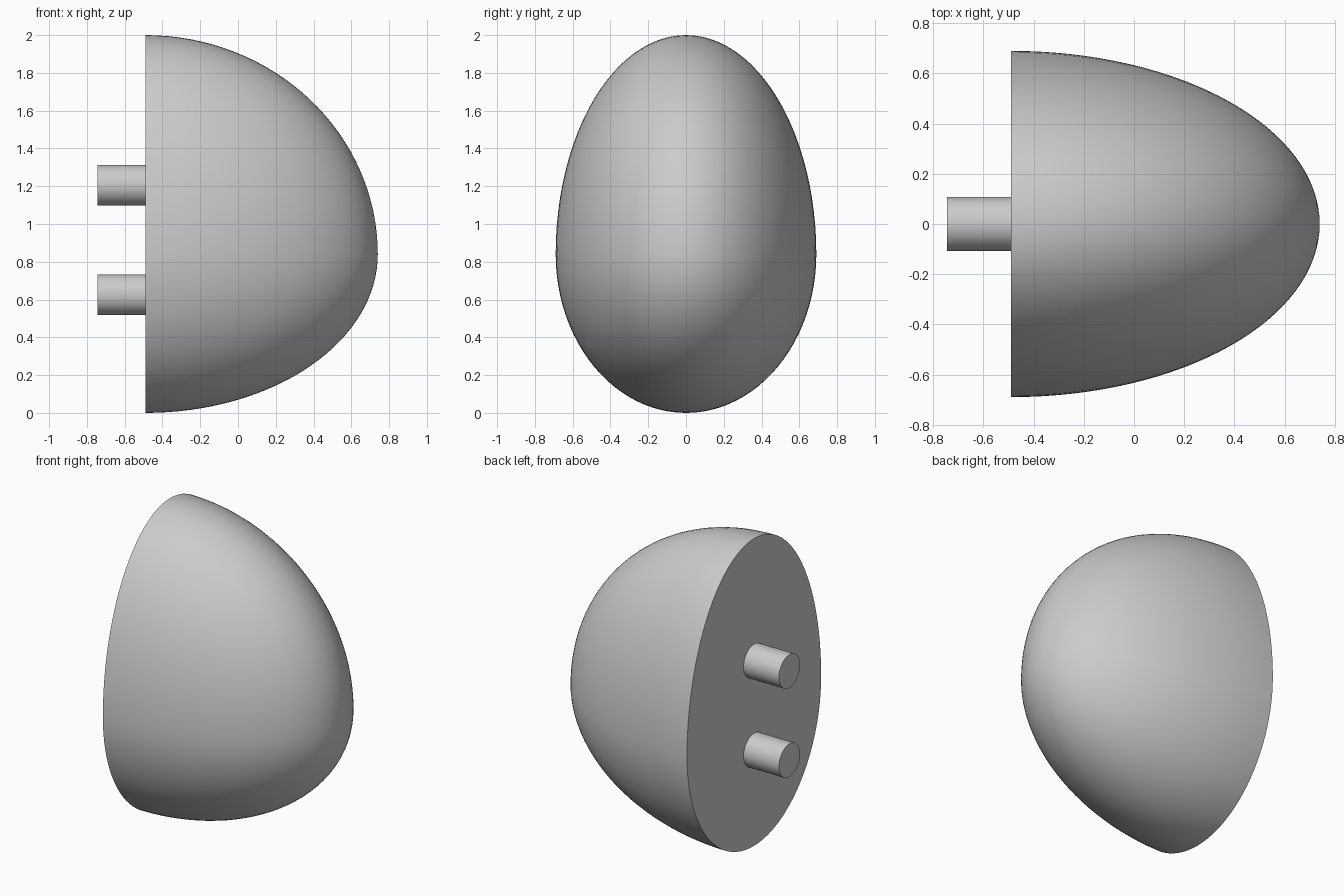
import bpy, bmesh, math
from mathutils import Matrix, Vector

if "Cube" in bpy.data.objects:
    bpy.data.objects.remove(bpy.data.objects["Cube"])

grey = bpy.data.materials.new("plain grey")
grey.use_nodes = True
colour = (0.6, 0.6, 0.6, 1)
grey.diffuse_color = colour
grey.node_tree.nodes["Principled BSDF"].inputs["Base Color"].default_value = colour

BACK_X = -0.49      # flat mounting face
BELLY_Z = 0.84      # widest height of the egg
DEPTH, HALF_WIDTH, TOP = 1.23, 0.69, 1.16
TURN = Matrix.Rotation(math.radians(90), 4, "Y")


def add_part(name, bm):
    mesh = bpy.data.meshes.new(name)
    bm.to_mesh(mesh)
    bm.free()
    obj = bpy.data.objects.new(name, mesh)
    bpy.context.collection.objects.link(obj)
    mesh.materials.append(grey)
    bpy.ops.object.select_all(action="DESELECT")
    obj.select_set(True)
    bpy.context.view_layer.objects.active = obj
    bpy.ops.object.shade_smooth_by_angle(angle=math.radians(35))


# Half egg: a hemisphere stretched differently above and below the belly
bm = bmesh.new()
bmesh.ops.create_uvsphere(bm, u_segments=96, v_segments=64, radius=1, matrix=TURN)
cut = bmesh.ops.bisect_plane(bm, geom=bm.verts[:] + bm.edges[:] + bm.faces[:],
                             dist=1e-4, plane_co=(0, 0, 0), plane_no=(1, 0, 0),
                             clear_inner=True)
rim = [e for e in bm.edges if e.is_boundary]
bmesh.ops.contextual_create(bm, geom=rim)
for v in bm.verts:
    x, y, z = v.co
    v.co = Vector((BACK_X + x * DEPTH, y * HALF_WIDTH,
                   BELLY_Z + z * (TOP if z > 0 else BELLY_Z)))
bmesh.ops.recalc_face_normals(bm, faces=bm.faces)
add_part("half_egg_body", bm)

# Two round mounting pegs on the flat face
for name, z in (("upper_peg", 1.205), ("lower_peg", 0.625)):
    bm = bmesh.new()
    place = Matrix.Translation((BACK_X - 0.1275, 0, z)) @ TURN
    bmesh.ops.create_cone(bm, cap_ends=True, segments=48, radius1=0.108,
                          radius2=0.108, depth=0.255, matrix=place)
    add_part(name, bm)
